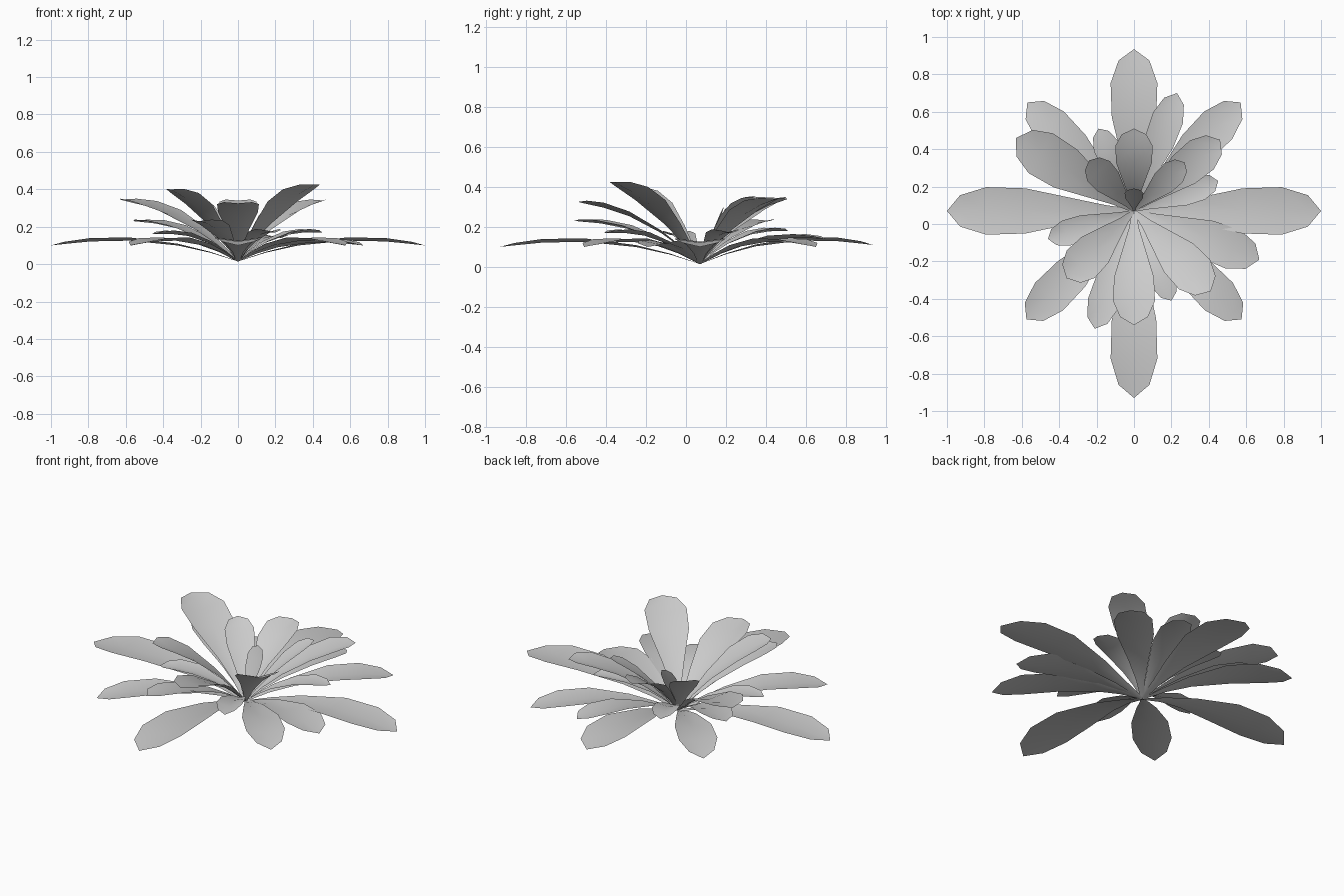
import bpy
import bmesh
import math
from mathutils import Vector

if "Cube" in bpy.data.objects:
    bpy.data.objects.remove(bpy.data.objects["Cube"])

BASE = Vector((0, 0.07, 0.015))
# outline of every leaf: (position along the leaf, share of half width)
OUTLINE = [(0, 0.08), (0.15, 0.24), (0.32, 0.52), (0.58, 0.95),
           (0.79, 1.0), (0.93, 0.66)]


def leaf(name, tip, half, arch=0.07, keel=0.018):
    """Arched, slightly folded single-sheet leaf from the base to its tip."""
    run = Vector(tip) - BASE
    side = Vector((-run.y, run.x, 0)).normalized()
    bm = bmesh.new()

    def rib(t):
        return BASE + run * t + Vector((0, 0, arch * 4 * t * (1 - t)))

    prev = None
    for t, w in OUTLINE:
        p = rib(t)
        up = Vector((0, 0, keel * w))
        row = [bm.verts.new(p + side * half * w + up * 0.6),
               bm.verts.new(p - up * 0.4),
               bm.verts.new(p - side * half * w + up * 0.6)]
        if prev:
            for i in range(2):
                bm.faces.new((prev[i], prev[i + 1], row[i + 1], row[i]))
        prev = row
    end = bm.verts.new(rib(1))
    bm.faces.new((prev[0], prev[1], end))
    bm.faces.new((prev[1], prev[2], end))
    bmesh.ops.recalc_face_normals(bm, faces=bm.faces)
    if sum(f.normal.z for f in bm.faces) < 0:
        bmesh.ops.reverse_faces(bm, faces=bm.faces)
    for f in bm.faces:
        f.smooth = True
    me = bpy.data.meshes.new(name)
    bm.to_mesh(me)
    bm.free()
    ob = bpy.data.objects.new(name, me)
    bpy.context.collection.objects.link(ob)


# outer ring: low spreading leaves, mirrored left and right
for s, side in ((1, "right"), (-1, "left")):
    leaf(f"outer_leaf_{side}", (s * 1.0, 0.07, 0.10), 0.127)
    leaf(f"outer_leaf_back_{side}", (s * 0.57, 0.65, 0.10), 0.105)
    leaf(f"outer_leaf_front_{side}", (s * 0.575, -0.51, 0.10), 0.105)
leaf("outer_leaf_back", (0, 0.935, 0.11), 0.125)
leaf("outer_leaf_front", (0, -0.93, 0.10), 0.125)

# middle ring: irregular leaves filling the gaps
for i, (x, y, z, w) in enumerate([
        (0.67, -0.19, 0.10, 0.11), (0.45, 0.23, 0.17, 0.07),
        (0.23, 0.70, 0.14, 0.085), (-0.19, 0.51, 0.18, 0.07),
        (-0.56, 0.42, 0.23, 0.09), (-0.46, -0.08, 0.16, 0.07),
        (-0.21, -0.56, 0.23, 0.085), (0.20, -0.41, 0.17, 0.07)]):
    leaf(f"middle_leaf_{i + 1}", (x, y, z), w, 0.06)

# inner ring: raised leaves
for i, (x, y, z, w) in enumerate([
        (0.46, 0.45, 0.34, 0.10), (0, 0.51, 0.34, 0.10),
        (-0.63, 0.46, 0.345, 0.125), (-0.36, -0.29, 0.40, 0.105),
        (0, -0.54, 0.325, 0.112), (0.41, -0.36, 0.425, 0.115)]):
    leaf(f"inner_leaf_{i + 1}", (x, y, z), w, 0.07, 0.025)

# heart: steep young leaves
leaf("heart_leaf_right", (0.27, 0.33, 0.35), 0.07, 0.04, 0.02)
leaf("heart_leaf_left", (-0.24, 0.34, 0.355), 0.08, 0.03, 0.02)
leaf("heart_leaf_centre", (0, 0.19, 0.30), 0.05, 0.0, 0.02)
